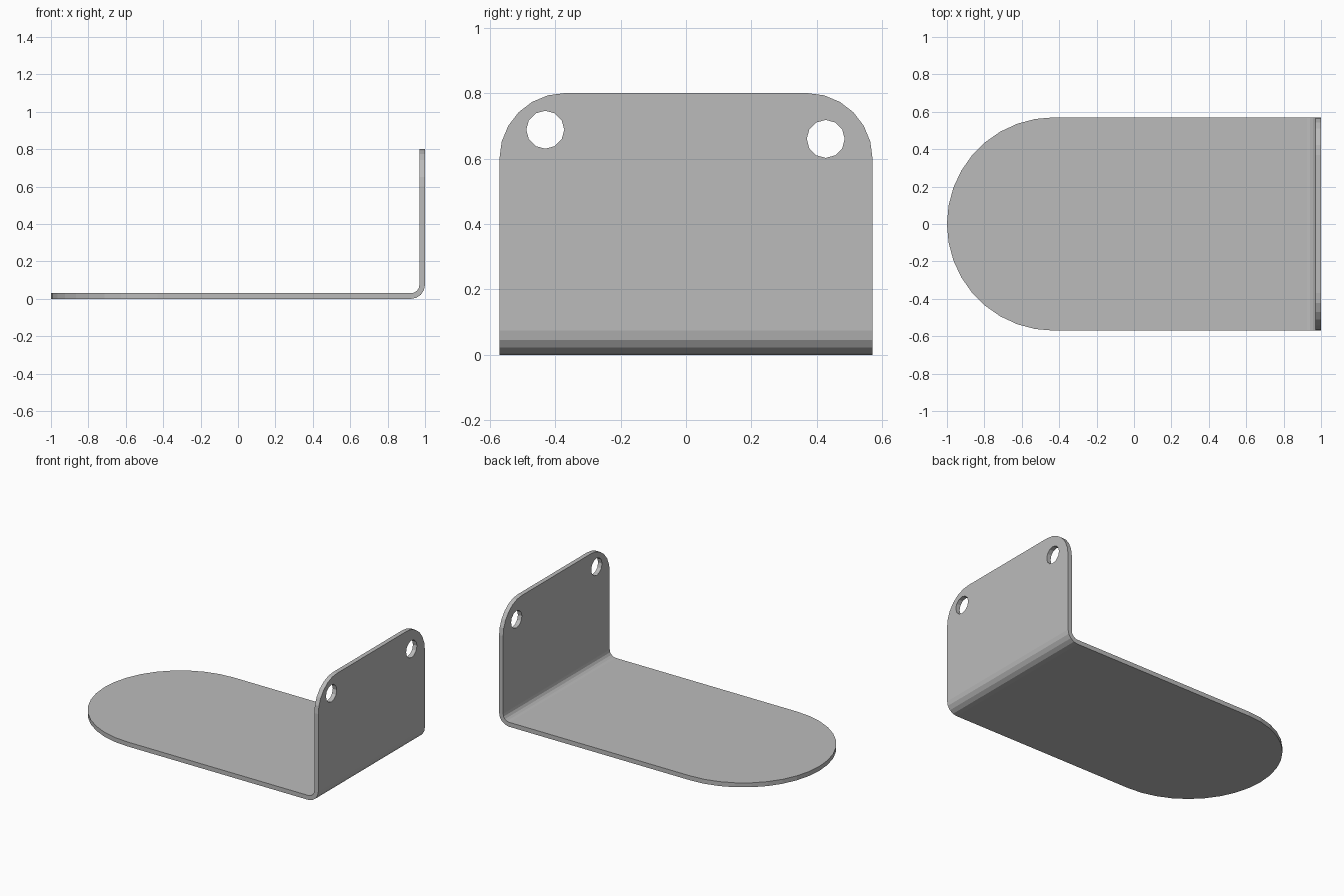
import bpy
import bmesh
from math import sin, cos, pi, radians
from mathutils import Vector

if "Cube" in bpy.data.objects:
    bpy.data.objects.remove(bpy.data.objects["Cube"])

HALF_W, HEIGHT, THICK = 0.57, 0.80, 0.03
BEND_R, CORNER_R, HOLE_R = 0.075, 0.20, 0.058

metal = bpy.data.materials.new("plain grey metal")
metal.use_nodes = True
grey = (0.5, 0.5, 0.5, 1)
metal.diffuse_color = grey
metal.node_tree.nodes["Principled BSDF"].inputs["Base Color"].default_value = grey


def arc(cx, cy, r, start, end, steps):
    """Points along a circular arc, angles in degrees."""
    angles = [radians(start + (end - start) * i / steps) for i in range(steps + 1)]
    return [(cx + r * cos(a), cy + r * sin(a)) for a in angles]


def prism(name, outline, place, depth):
    """Extrude a flat outline; place maps its 2D points into space."""
    bm = bmesh.new()
    face = bm.faces.new([bm.verts.new(place(u, v)) for u, v in outline])
    grown = bmesh.ops.extrude_face_region(bm, geom=[face])
    moved = [g for g in grown["geom"] if isinstance(g, bmesh.types.BMVert)]
    bmesh.ops.translate(bm, verts=moved, vec=Vector(depth))
    bmesh.ops.recalc_face_normals(bm, faces=bm.faces)
    mesh = bpy.data.meshes.new(name)
    bm.to_mesh(mesh)
    bm.free()
    mesh.materials.append(metal)
    obj = bpy.data.objects.new(name, mesh)
    bpy.context.collection.objects.link(obj)
    return obj


# Bent sheet: L-shaped side profile swept across the width
c = 1 - BEND_R
profile = [(-1, THICK), (-1, 0)]
profile += arc(c, BEND_R, BEND_R, -90, 0, 4)
profile += [(1, HEIGHT), (1 - THICK, HEIGHT)]
profile += arc(c, BEND_R, BEND_R - THICK, 0, -90, 4)
bracket = prism("bent_bracket", profile,
                lambda x, z: (x, -HALF_W, z), (0, 2 * HALF_W, 0))

# Half-round end of the base
plan = arc(HALF_W - 1, 0, HALF_W, 90, 270, 18) + [(1.1, -HALF_W), (1.1, HALF_W)]
round_end = prism("round_end_cutter", plan,
                  lambda x, y: (x, y, -0.1), (0, 0, 1.1))

# Rounded top corners of the upright
cy, cz = HALF_W - CORNER_R, HEIGHT - CORNER_R
side = [(-HALF_W, -0.1), (HALF_W, -0.1)]
side += arc(cy, cz, CORNER_R, 0, 90, 6) + arc(-cy, cz, CORNER_R, 90, 180, 6)
corners = prism("corner_cutter", side,
                lambda y, z: (-1.1, y, z), (2.2, 0, 0))

# Two slightly uneven mounting holes
holes = [prism(name, arc(y, z, HOLE_R, 0, 360, 12)[:-1],
               lambda u, v: (0.9, u, v), (0.2, 0, 0))
         for name, y, z in (("front_hole_cutter", -0.43, 0.688),
                            ("back_hole_cutter", 0.427, 0.66))]

# Apply the cuts, then remove the cutters
cutters = [(round_end, "INTERSECT"), (corners, "INTERSECT")]
cutters += [(hole, "DIFFERENCE") for hole in holes]
bpy.context.view_layer.objects.active = bracket
for cutter, operation in cutters:
    cutter.hide_render = True
    mod = bracket.modifiers.new(cutter.name, "BOOLEAN")
    mod.object, mod.operation, mod.solver = cutter, operation, "EXACT"
    bpy.ops.object.modifier_apply(modifier=mod.name)
    bpy.data.objects.remove(cutter)
